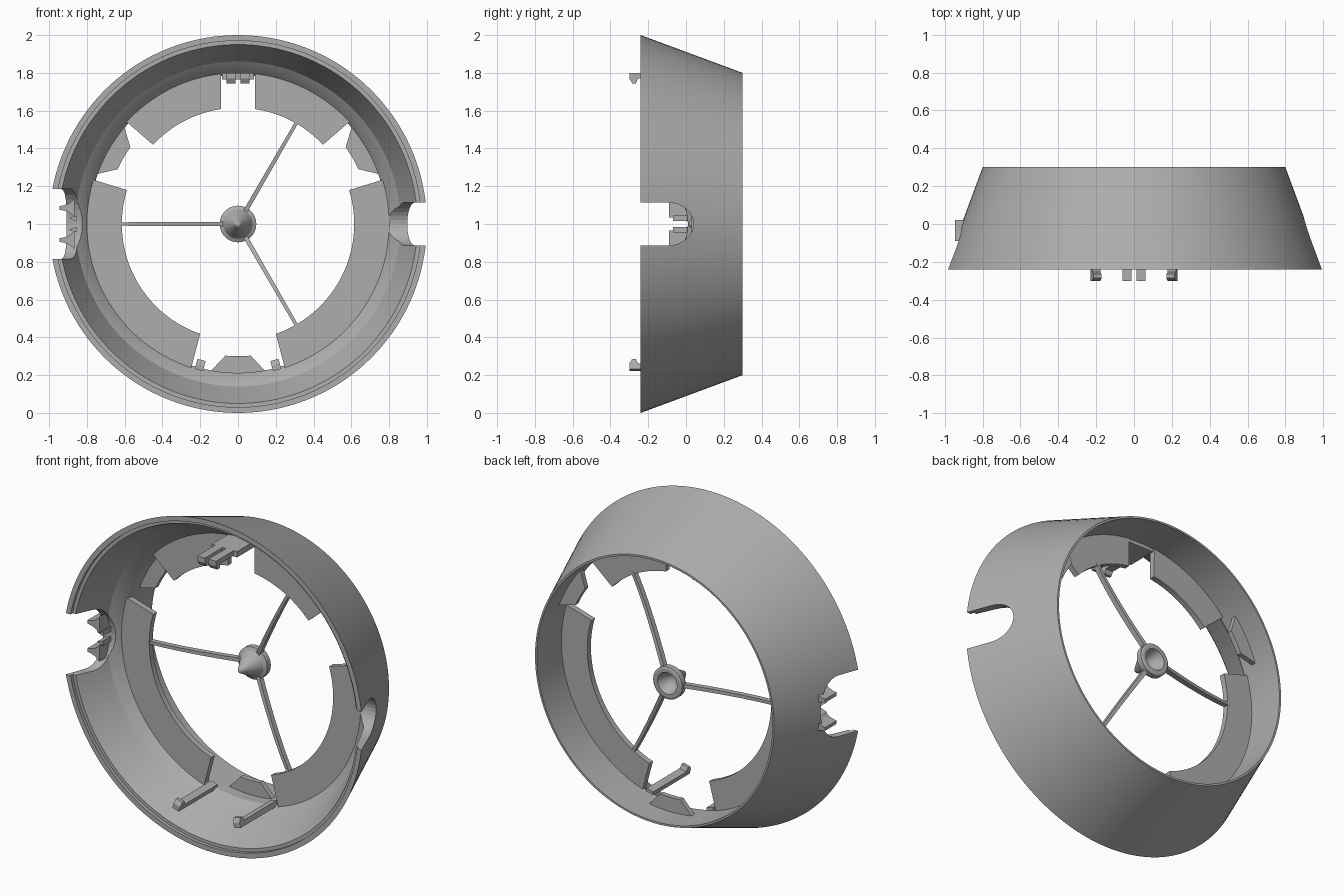
import bpy, bmesh
from math import sin, cos, pi, radians
from mathutils import Matrix, Vector

cube = bpy.data.objects.get("Cube")
if cube:
    bpy.data.objects.remove(cube, do_unlink=True)

GREY = (0.42, 0.42, 0.42, 1)
mat = bpy.data.materials.new("plain grey")
mat.use_nodes = True
mat.diffuse_color = GREY
mat.node_tree.nodes["Principled BSDF"].inputs["Base Color"].default_value = GREY

CENTRE = Matrix.Translation((0, 0, 1))


def finish(name, bm, smooth=False, matrix=None):
    """Turn a bmesh built around the ring axis into a shaded object."""
    bm.transform(CENTRE @ (matrix or Matrix()))
    bmesh.ops.recalc_face_normals(bm, faces=bm.faces)
    mesh = bpy.data.meshes.new(name)
    bm.to_mesh(mesh)
    bm.free()
    mesh.materials.append(mat)
    ob = bpy.data.objects.new(name, mesh)
    bpy.context.collection.objects.link(ob)
    if smooth:
        select(ob)
        bpy.ops.object.shade_smooth_by_angle(angle=radians(20))
    return ob


def select(ob):
    bpy.ops.object.select_all(action='DESELECT')
    ob.select_set(True)
    bpy.context.view_layer.objects.active = ob


def lathe(name, profile, steps, closed):
    """Spin (radius, y) points about the y axis."""
    bm = bmesh.new()
    vs = [bm.verts.new((r, y, 0)) for r, y in profile]
    pairs = list(zip(vs, vs[1:] + vs[:1])) if closed else list(zip(vs, vs[1:]))
    edges = [bm.edges.new(p) for p in pairs]
    bmesh.ops.spin(bm, geom=vs + edges, cent=(0, 0, 0), axis=(0, 1, 0),
                   angle=2 * pi, steps=steps, use_merge=True)
    bmesh.ops.remove_doubles(bm, verts=bm.verts, dist=0.0005)
    return finish(name, bm, True)


def prism(name, points, a, b, axis='y', matrix=None):
    """Extrude a flat outline: (x, z) along y, or (y, z) along x."""
    bm = bmesh.new()
    place = (lambda u, v, d: (u, d, v)) if axis == 'y' else (lambda u, v, d: (d, u, v))
    face = bm.faces.new([bm.verts.new(place(u, v, a)) for u, v in points])
    ext = bmesh.ops.extrude_face_region(bm, geom=[face])
    top = [g for g in ext["geom"] if isinstance(g, bmesh.types.BMVert)]
    bmesh.ops.translate(bm, verts=top, vec=Vector(place(0, 0, b - a)))
    return finish(name, bm, False, matrix)


def arc(r, a, b, n):
    angles = [radians(a + (b - a) * i / n) for i in range(n + 1)]
    return [(r * cos(t), r * sin(t)) for t in angles]


def about_axis(deg):
    """Rotate so that +x turns towards +z by the given angle."""
    return Matrix.Rotation(radians(-deg), 4, 'Y')


# Tapered housing with a stepped front lip
housing = lathe("housing", [(1, -.24), (.8, .3), (.788, .3), (.788, .05), (.8, .03),
                            (.86, -.02), (.95, -.22), (.97, -.22), (.97, -.24)], 144, True)


# Rounded side notches
def notch(name, half, start, end, x0, x1):
    bend = [(start + (end - start) * sin(t), half * cos(t))
            for t in (pi * i / 16 for i in range(17))]
    cutter = prism(name, [(-.4, half)] + bend + [(-.4, -half)], x0, x1, 'x')
    cutter.hide_render = True
    mod = housing.modifiers.new(name, 'BOOLEAN')
    mod.operation, mod.solver, mod.object = 'DIFFERENCE', 'EXACT', cutter
    select(housing)
    bpy.ops.object.modifier_apply(modifier=name)
    bpy.data.objects.remove(cutter, do_unlink=True)


notch("left_notch", .115, -.1, .04, .7, 1.1)
notch("right_notch", .185, -.12, .01, -1.1, -.7)

# Gripping teeth in the wider notch
for i, z in enumerate((-.085, .085)):
    flare = [(-.945, .01), (-.92, .014), (-.89, .026), (-.865, .05)]
    outline = [(x, z + w) for x, w in flare] + [(x, z - w) for x, w in reversed(flare)]
    prism(f"cable_tooth_{i + 1}", outline, -.09, .02)
for i, z in enumerate((-.03, .03)):
    prism(f"cable_rib_{i + 1}", [(-.895, z), (-.855, z - .015), (-.855, z + .015)], -.07, .02)

# Inner flange in four sectors: outer start/end, inner start/end angles
for i, (a, b, c, d) in enumerate([(42.5, 83.5, 43, 81.7), (96.5, 137.5, 98.3, 137),
                                  (163, 252, 163, 251), (288, 377, 289, 377)]):
    n = int((b - a) / 2.5)
    prism(f"flange_{i + 1}", arc(.805, a, b, n) + arc(.615, d, c, n), .03, .065)

# Small wall ridges in the three flange gaps
for i, deg in enumerate((30, 150, 270)):
    outline = arc(.792, -10.5, 10.5, 8) + arc(.70, 5.5, -5.5, 6)
    prism(f"wall_ridge_{i + 1}", outline, .12, .15, 'y', about_axis(deg))

# Hub: forward pointing cone with a hollow back
lathe("hub", [(0, .01), (.015, .02), (.078, .13), (.097, .14), (.097, .175), (.085, .18),
              (.065, .18), (.055, .15), (0, .08)], 48, False)

# Three bowed spokes, deeper than they are wide
for i, deg in enumerate((60, 180, 300)):
    bm = bmesh.new()
    rings = []
    for k in range(13):
        t = k / 12
        r, y = .07 + .56 * t, .05 + .1 * (1 - t) ** 1.5
        w, h = .012 - .003 * t, .016
        rings.append([bm.verts.new((r, y + dy, dz)) for dy, dz in
                      ((-h, -w), (h, -w), (h, w), (-h, w))])
    for p, q in zip(rings, rings[1:]):
        for j in range(4):
            bm.faces.new((p[j], p[j - 1], q[j - 1], q[j]))
    bm.faces.new(rings[0])
    bm.faces.new(rings[-1])
    finish(f"spoke_{i + 1}", bm, True, about_axis(deg))


# Snap clips: side outline (radius given downwards from the wall) with an inward hook
def clip(name, deg, offset, width, radius, back):
    side = [(back, 0), (-.3, 0), (-.3, -.03), (-.285, -.055), (-.265, -.055),
            (-.255, -.03), (back, -.03)]
    shift = Matrix.Translation((0, 0, radius))
    prism(name, side, offset - width / 2, offset + width / 2, 'x', about_axis(deg - 90) @ shift)


clip("lower_clip_1", 255, 0, .045, .80, .06)
clip("lower_clip_2", 285, 0, .045, .80, .06)
for i, s in enumerate((-1, 1)):
    clip(f"upper_clip_{i + 1}", 90, s * .037, .05, .80, -.1)
prism("upper_clip_base", [(-.085, .765), (.085, .765), (.085, .80), (-.085, .80)], -.13, .06)
